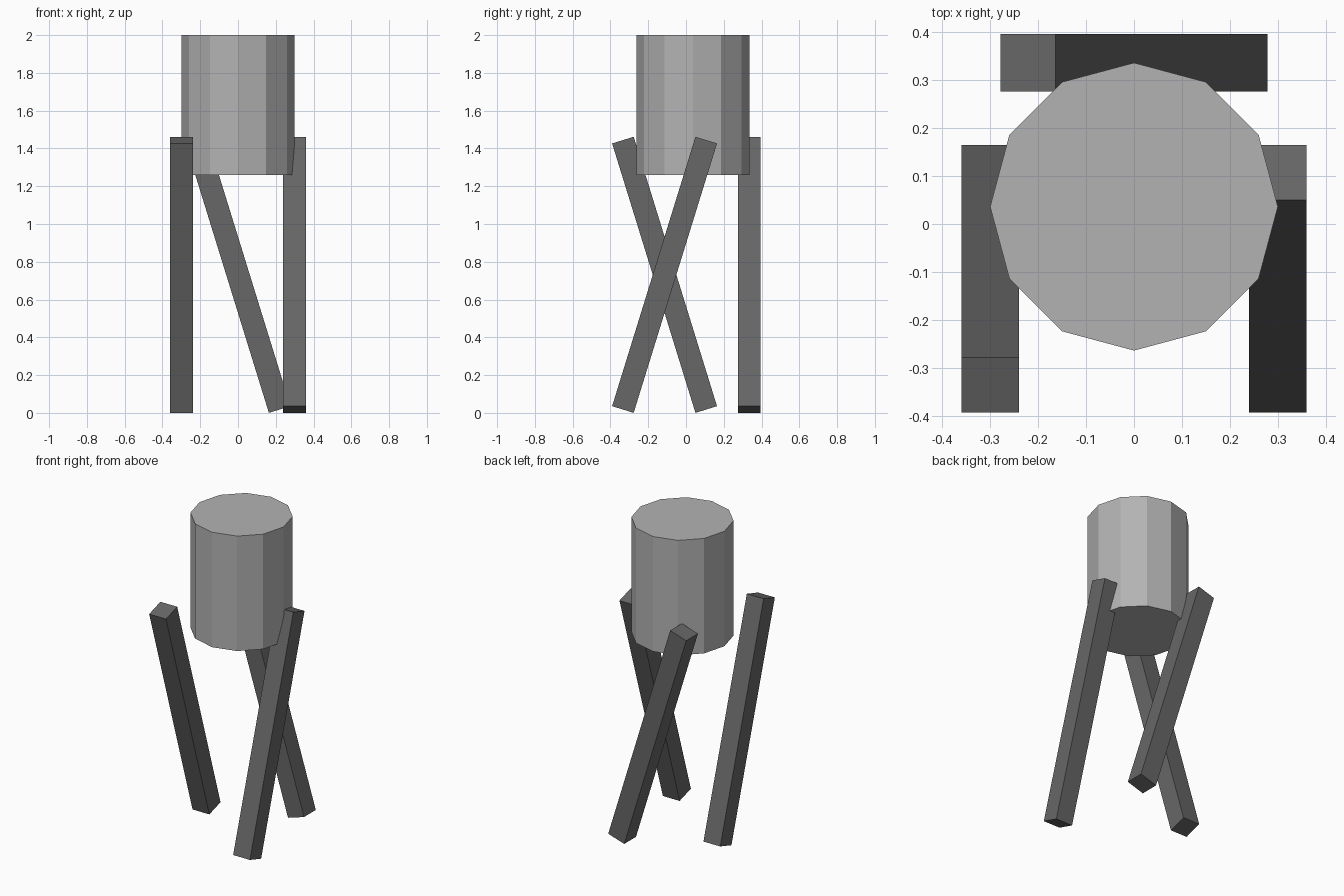
import bpy
import math

if "Cube" in bpy.data.objects:
    bpy.data.objects.remove(bpy.data.objects["Cube"])


def material(name, value):
    mat = bpy.data.materials.new(name)
    mat.diffuse_color = (value, value, value, 1)
    mat.use_nodes = True
    mat.node_tree.nodes["Principled BSDF"].inputs["Base Color"].default_value = mat.diffuse_color
    return mat


light_grey = material("light grey", 0.45)
dark_grey = material("dark grey", 0.135)

# Twelve-sided body, one corner pointing along +x
bpy.ops.mesh.primitive_cylinder_add(vertices=12, radius=0.299, depth=0.74,
                                    location=(0, 0.036, 1.63))
body = bpy.context.object
body.name = "body"
body.data.materials.append(light_grey)

# Three square legs, each leaning sideways around the body
LEAN = 0.3
WIDTH, LENGTH = 0.1195, 1.493


def leg(name, location, rotation):
    bpy.ops.mesh.primitive_cube_add(size=1, location=location, rotation=rotation)
    obj = bpy.context.object
    obj.name = name
    obj.scale = (WIDTH, WIDTH, LENGTH)
    obj.data.materials.append(dark_grey)


leg("right_leg", (0.299, -0.1135, 0.731), (-LEAN, 0, 0))
leg("left_leg", (-0.299, -0.1135, 0.731), (LEAN, 0, 0))
leg("back_leg", (0, 0.335, 0.731), (0, -LEAN, 0))
